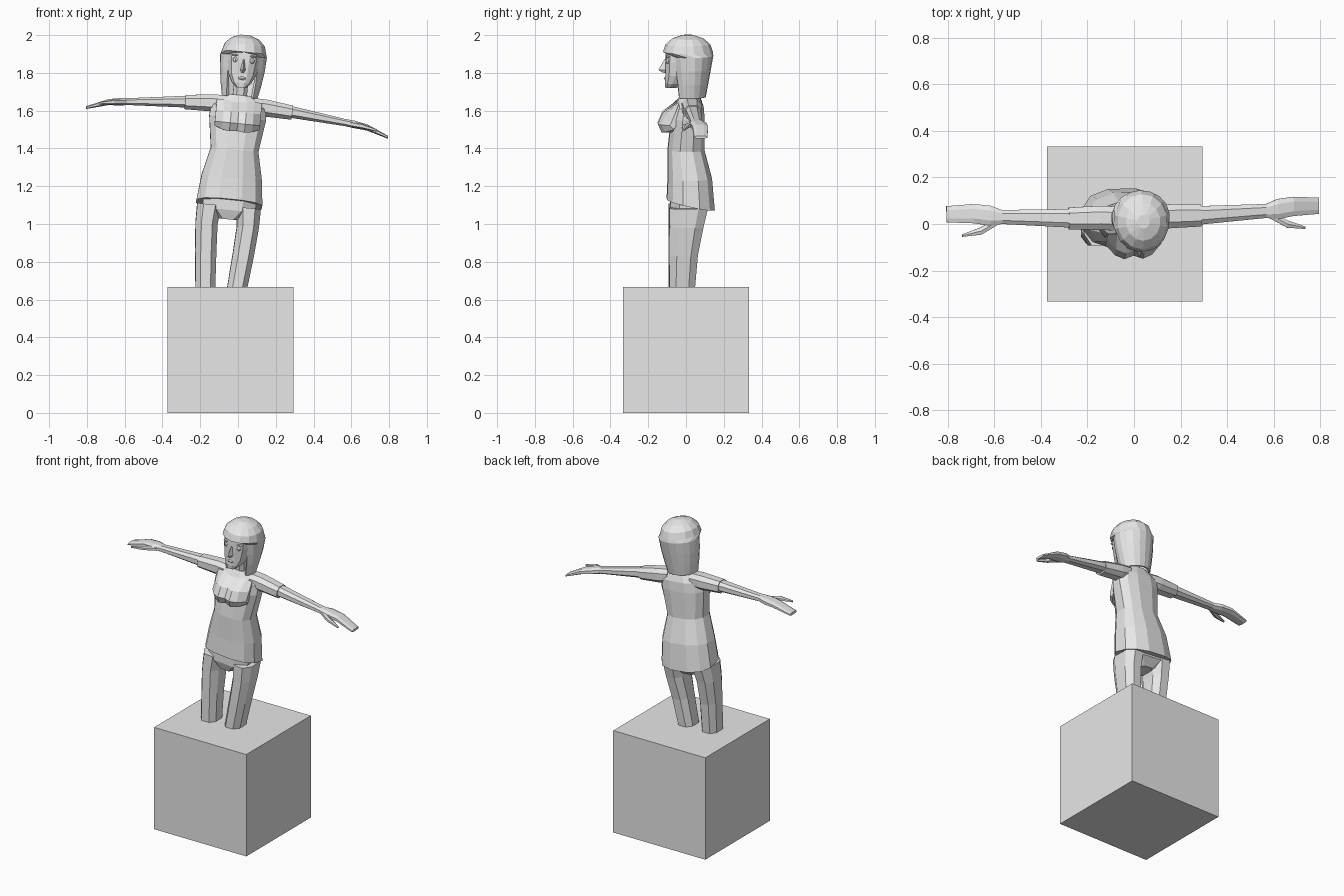
import bpy, bmesh
from math import sin, cos, pi, radians, copysign
from mathutils import Matrix

default_cube = bpy.data.objects.get("Cube")
if default_cube:
    bpy.data.objects.remove(default_cube)

GREY = (0.8, 0.8, 0.8, 1)
grey = bpy.data.materials.new("plain_grey")
grey.use_nodes = True
grey.diffuse_color = GREY
grey.node_tree.nodes["Principled BSDF"].inputs["Base Color"].default_value = GREY

# The whole figure leans towards its left and turns slightly
lean = Matrix.Rotation(radians(5.6), 4, 'Y')
turn = Matrix.Rotation(radians(1.3), 4, 'Z')
POSE = Matrix.Translation((-0.155, 0, 0)) @ lean @ turn


def finish(name, bm, matrix=POSE):
    """Clean the mesh, move it into place and link it as an object."""
    bmesh.ops.remove_doubles(bm, verts=bm.verts, dist=0.0005)
    bmesh.ops.recalc_face_normals(bm, faces=bm.faces)
    bm.transform(matrix)
    mesh = bpy.data.meshes.new(name)
    bm.to_mesh(mesh)
    bm.free()
    mesh.materials.append(grey)
    obj = bpy.data.objects.new(name, mesh)
    bpy.context.collection.objects.link(obj)
    return obj


def skin(name, rings, open_sheet=False):
    """Bridge rings of points with quads; close the ends of a solid."""
    bm = bmesh.new()
    rows = [[bm.verts.new(point) for point in ring] for ring in rings]
    count = len(rows[0])
    for low, high in zip(rows, rows[1:]):
        for i in range(count - 1 if open_sheet else count):
            j = (i + 1) % count
            bm.faces.new((low[i], low[j], high[j], high[i]))
    if not open_sheet:
        bm.faces.new(rows[0])
    bm.faces.new(rows[-1])
    return finish(name, bm)


def oval(width, depth, sides, power=0.8):
    """Slightly boxy oval outline."""
    for i in range(sides):
        angle = 2 * pi * (i + 0.5) / sides
        c, s = cos(angle), sin(angle)
        yield width * copysign(abs(c) ** power, c), depth * copysign(abs(s) ** power, s)


def column(name, *sections, side=1, sides=8, dip=0):
    """Upright loft; a section is centre x, y, z, half width, half depth."""
    rings = []
    for x, y, z, width, depth in sections:
        rings.append([(side * (x + a), y + b, z - dip * b) for a, b in oval(width, depth, sides)])
        dip = 0
    skin(name, rings)


def limb(name, *sections, side=1, sides=8):
    """Sideways loft; a section is centre x, y, z, half depth, half height."""
    skin(name, [[(side * x, y + a, z + b) for a, b in oval(depth, height, sides)]
                for x, y, z, depth, height in sections])


def ball(name, centre, size):
    """Low-poly ellipsoid."""
    bm = bmesh.new()
    bmesh.ops.create_uvsphere(bm, u_segments=8, v_segments=6, radius=1)
    bmesh.ops.scale(bm, vec=size, verts=bm.verts)
    finish(name, bm, POSE @ Matrix.Translation(centre))


# Plinth
PLINTH = 0.666
bm = bmesh.new()
bmesh.ops.create_cube(bm, size=PLINTH)
finish("plinth", bm, Matrix.Translation((-0.04, 0, PLINTH / 2)))

# Tunic from hem to collar, the hem dipping at the back
column("tunic",
       (0, 0.025, 1.11, 0.18, 0.13),
       (0, 0.02, 1.25, 0.165, 0.12),
       (0, 0, 1.4, 0.13, 0.1),
       (0, 0.01, 1.57, 0.155, 0.09),
       (0, 0.015, 1.63, 0.15, 0.08),
       (0, 0.02, 1.69, 0.07, 0.05),
       sides=12, dip=0.22)

# Bust: one profile swept across the chest, fullest either side of the middle
bust = []
for step in range(-3, 4):
    fullness = (0.8, 1, 0.75, 0.1)[abs(step)]
    x, tip = step * 0.04, -0.08 - 0.07 * fullness
    under = 1.52 - 0.025 * fullness
    bust.append([(x, -0.04, 1.66), (x, tip + 0.025, 1.6), (x, tip, 1.54),
                 (x, tip + 0.02, under), (x, -0.07, under), (x, -0.03, 1.57)])
skin("bust", bust)

# Pelvis
column("pelvis", (0, 0, 1.03, 0.06, 0.07), (0, 0.01, 1.08, 0.15, 0.1), (0, 0.01, 1.2, 0.15, 0.1))

# Legs, arms and hands
for side, word in ((1, "left"), (-1, "right")):
    column(word + "_leg",
           (0.08, -0.025, 0.62, 0.055, 0.07),
           (0.1, -0.015, 0.85, 0.06, 0.08),
           (0.11, 0, 1, 0.062, 0.095),
           (0.105, 0.012, 1.1, 0.068, 0.108), side=side)
    limb(word + "_sleeve",
         (0.08, 0.025, 1.64, 0.055, 0.045),
         (0.15, 0.03, 1.635, 0.055, 0.048),
         (0.285, 0.03, 1.625, 0.05, 0.04), side=side)
    limb(word + "_arm",
         (0.26, 0.03, 1.63, 0.043, 0.034),
         (0.57, 0.043, 1.6, 0.032, 0.02),
         (0.62, 0.05, 1.595, 0.046, 0.021),
         (0.69, 0.06, 1.585, 0.044, 0.017),
         (0.803, 0.06, 1.545, 0.037, 0.008), side=side)
    limb(word + "_thumb",
         (0.59, 0.025, 1.595, 0.018, 0.014),
         (0.66, -0.015, 1.59, 0.018, 0.013),
         (0.74, -0.033, 1.575, 0.006, 0.006), side=side, sides=6)
    ball(word + "_eye", (side * 0.044, -0.096, 1.875), (0.014, 0.014, 0.014))
    ball(word + "_brow", (side * 0.044, -0.097, 1.9), (0.024, 0.01, 0.005))

# Neck and head
column("neck", (0, 0.02, 1.65, 0.05, 0.045), (0, 0.01, 1.7, 0.04, 0.04), (0, 0, 1.8, 0.04, 0.04))
column("head",
       (0, -0.08, 1.73, 0.026, 0.03),
       (0, -0.055, 1.755, 0.052, 0.058),
       (0, -0.03, 1.8, 0.075, 0.08),
       (0, -0.015, 1.87, 0.086, 0.096),
       (0, -0.01, 1.94, 0.086, 0.098), sides=12)

# Nose and lips
skin("nose", [[(-width, -0.1, z), (width, -0.1, z), (0, tip, z)]
              for width, tip, z in ((0.006, -0.115, 1.88), (0.017, -0.146, 1.825), (0.01, -0.125, 1.81))])
ball("lips", (0, -0.104, 1.78), (0.025, 0.012, 0.01))


def lock_row(y, z, width, depth, opening):
    """Horizontal row of hair, parted at the front by an opening angle."""
    angles = [opening + 2 * (pi - opening) * i / 14 for i in range(15)]
    return [(width * sin(a), y - depth * cos(a), z) for a in angles]


# Bobbed hair: side curtains open around the face, then a closed crown
hair = []
for step in range(4):
    t = step / 3
    hair.append(lock_row(0.02 + 0.01 * t, 1.68 + 0.22 * t, 0.095 + 0.03 * sin(t * pi / 2),
                         0.085 + 0.03 * t, radians(48 - 12 * t)))
for step in range(4):
    a = step * pi / 7
    hair.append(lock_row(0.01, 1.92 + 0.092 * sin(a), 0.12 * cos(a), 0.132 * cos(a), 0))
shell = skin("hair", hair, open_sheet=True)
thickness = shell.modifiers.new("thickness", 'SOLIDIFY')
thickness.thickness = 0.014
thickness.offset = -1
